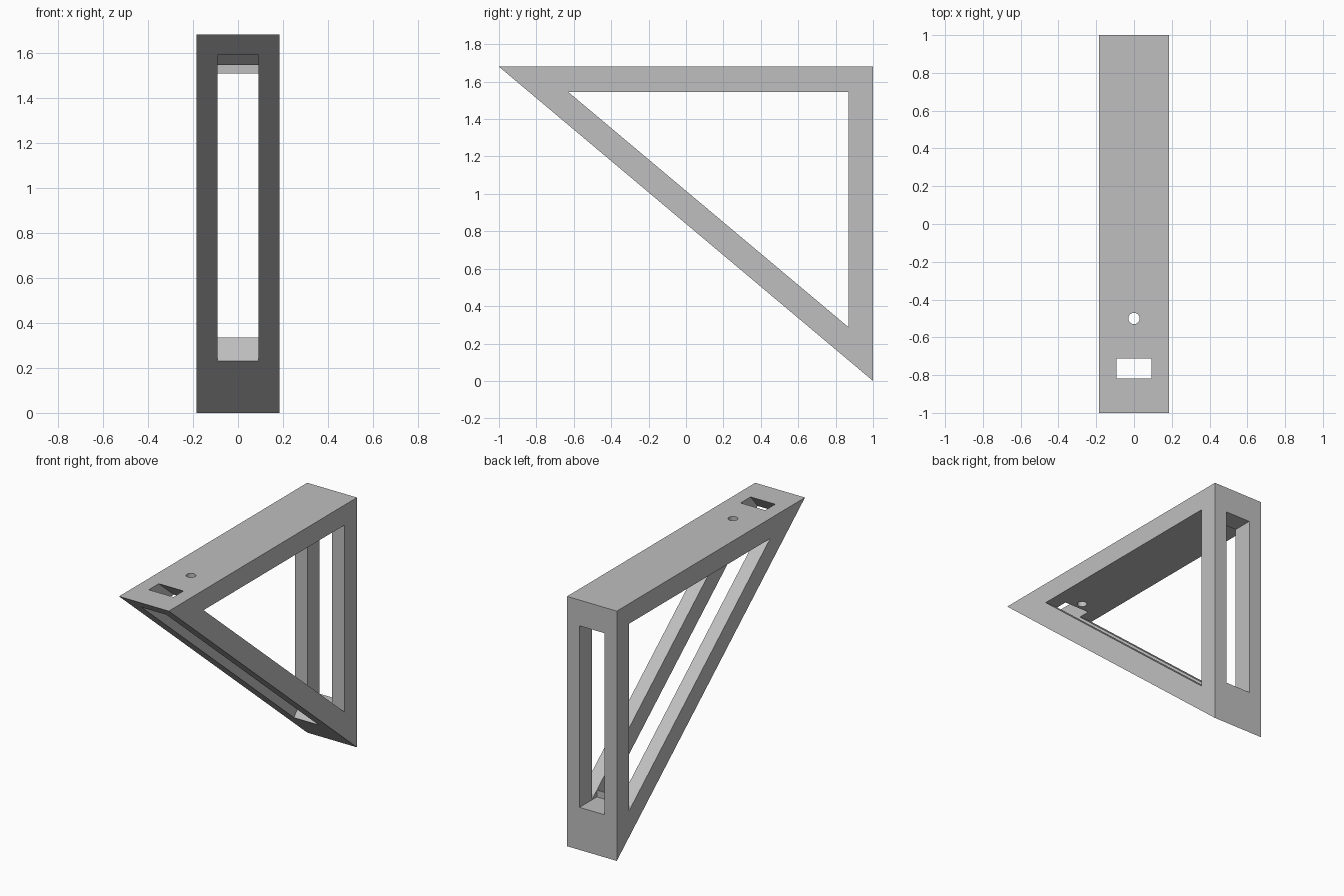
import bpy
import bmesh
from mathutils import Vector

cube = bpy.data.objects.get("Cube")
if cube:
    bpy.data.objects.remove(cube, do_unlink=True)

HALF_WIDTH = 0.185
SLOT_HALF = 0.092
HEIGHT = 1.68

grey = bpy.data.materials.new("plain grey")
grey.use_nodes = True
color = (0.52, 0.52, 0.52, 1)
grey.diffuse_color = color
grey.node_tree.nodes["Principled BSDF"].inputs["Base Color"].default_value = color


def prism(name, profile, half):
    """Extrude a (y, z) profile across x, centred on x = 0."""
    bm = bmesh.new()
    face = bm.faces.new([bm.verts.new((-half, y, z)) for y, z in profile])
    grown = bmesh.ops.extrude_face_region(bm, geom=[face])["geom"]
    verts = [v for v in grown if isinstance(v, bmesh.types.BMVert)]
    bmesh.ops.translate(bm, verts=verts, vec=(2 * half, 0, 0))
    bmesh.ops.recalc_face_normals(bm, faces=bm.faces)
    mesh = bpy.data.meshes.new(name)
    bm.to_mesh(mesh)
    bm.free()
    mesh.materials.append(grey)
    obj = bpy.data.objects.new(name, mesh)
    bpy.context.collection.objects.link(obj)
    return obj


def cut(target, cutter):
    """Subtract the cutter from the target and discard it."""
    cutter.hide_render = True
    mod = target.modifiers.new("cut", "BOOLEAN")
    mod.operation = "DIFFERENCE"
    mod.solver = "EXACT"
    mod.object = cutter
    bpy.context.view_layer.objects.active = target
    bpy.ops.object.modifier_apply(modifier=mod.name)
    bpy.data.objects.remove(cutter, do_unlink=True)


# Triangular bracket body
frame = prism("triangular_frame", [(-1, HEIGHT), (1, HEIGHT), (1, 0)], HALF_WIDTH)

# Open triangular window through the sides
cut(frame, prism("side_window", [(-0.63, 1.545), (0.868, 1.545), (0.868, 0.288)], 1))

# Long slot square to the sloping bar, breaking out through the top
tip = Vector((-1, HEIGHT))
slope = Vector((2, -HEIGHT)).normalized()
inward = Vector((-slope.y, slope.x))


def on_slope(z, depth):
    return tip + slope * ((z - HEIGHT) / slope.y) + inward * depth


cut(frame, prism("slope_slot", [on_slope(1.59, -0.1), on_slope(0.23, -0.1),
                                on_slope(0.23, 0.186), on_slope(1.59, 0.186)], SLOT_HALF))

# Upright slot through the back post
cut(frame, prism("back_slot", [(0.816, 0.286), (1.1, 0.286),
                               (1.1, 1.507), (0.816, 1.507)], SLOT_HALF))

# Round screw hole through the top bar
bpy.ops.mesh.primitive_cylinder_add(vertices=32, radius=0.03, depth=0.4,
                                    location=(0, -0.5, HEIGHT - 0.05))
hole = bpy.context.object
hole.name = "screw_hole"
hole.data.materials.append(grey)
cut(frame, hole)

bpy.ops.object.select_all(action="DESELECT")
frame.select_set(True)
bpy.context.view_layer.objects.active = frame
bpy.ops.object.shade_smooth_by_angle()
